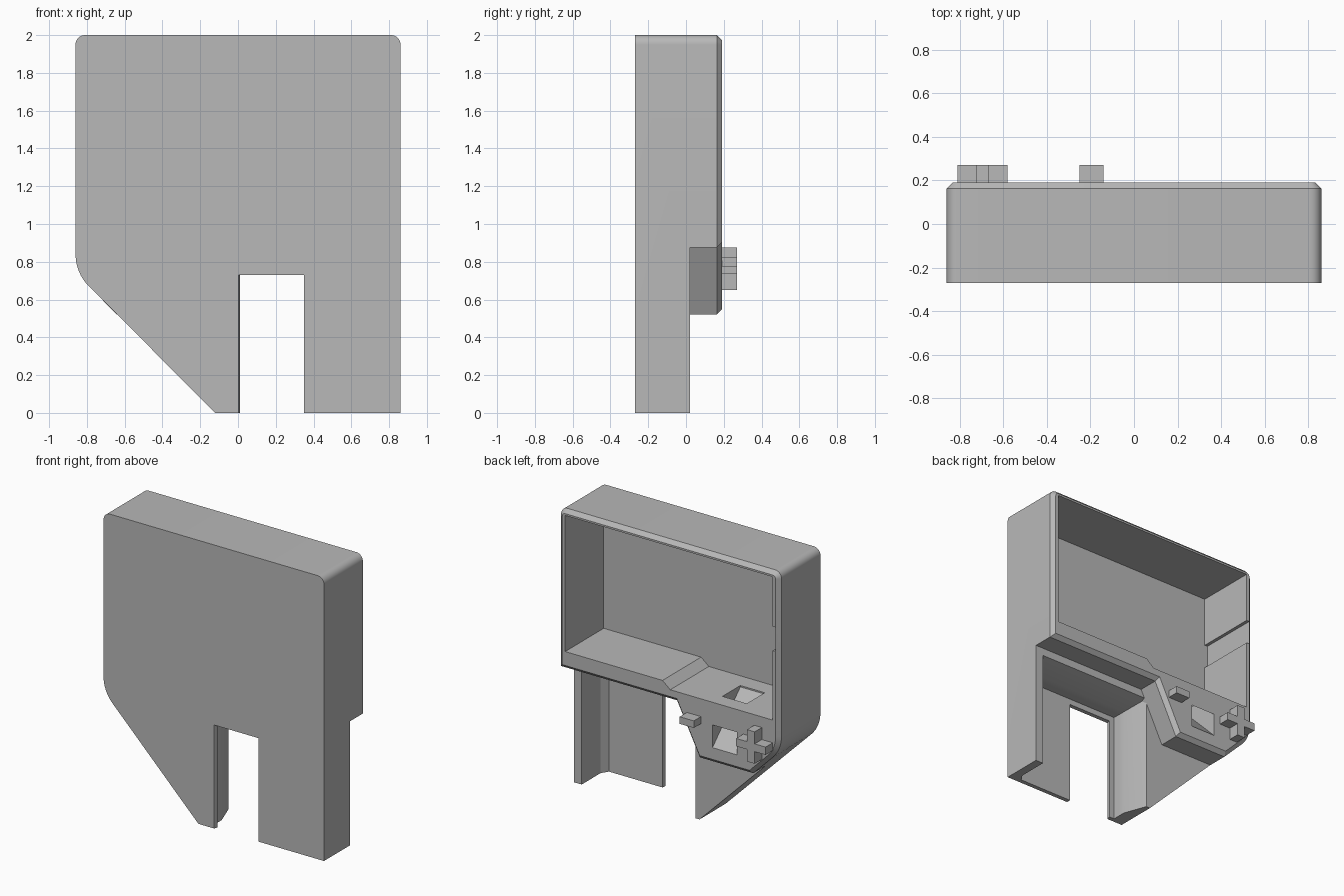
import bpy, bmesh, math
from mathutils import Vector

cube = bpy.data.objects.get("Cube")
if cube:
    bpy.data.objects.remove(cube, do_unlink=True)

grey = bpy.data.materials.new("plain grey")
grey.use_nodes = True
COLOR = (0.48, 0.48, 0.48, 1)
grey.diffuse_color = COLOR
grey.node_tree.nodes["Principled BSDF"].inputs["Base Color"].default_value = COLOR


def loft(name, sections):
    """Skin equal-length (x, z) outlines placed at successive y positions."""
    bm = bmesh.new()
    rings = [[bm.verts.new((x, y, z)) for x, z in pts] for y, pts in sections]
    for a, b in zip(rings, rings[1:]):
        for i in range(len(a)):
            j = (i + 1) % len(a)
            bm.faces.new((a[i], a[j], b[j], b[i]))
    bm.faces.new(rings[0])
    bm.faces.new(rings[-1])
    bmesh.ops.recalc_face_normals(bm, faces=bm.faces)
    mesh = bpy.data.meshes.new(name)
    bm.to_mesh(mesh)
    bm.free()
    mesh.materials.append(grey)
    obj = bpy.data.objects.new(name, mesh)
    bpy.context.collection.objects.link(obj)
    return obj


def rect(x0, x1, z0, z1):
    return [(x0, z0), (x1, z0), (x1, z1), (x0, z1)]


def block(name, x0, x1, y0, y1, z0, z1):
    return loft(name, [(y0, rect(x0, x1, z0, z1)), (y1, rect(x0, x1, z0, z1))])


def combine(target, tool, operation):
    """Apply a boolean and discard the tool."""
    mod = target.modifiers.new("boolean", 'BOOLEAN')
    mod.operation = operation
    mod.solver = 'EXACT'
    mod.object = tool
    bpy.context.view_layer.objects.active = target
    bpy.ops.object.modifier_apply(modifier=mod.name)
    bpy.data.objects.remove(tool, do_unlink=True)


def arc(cx, cz, r, start, end, steps=8):
    angles = [math.radians(start + (end - start) * i / steps) for i in range(steps + 1)]
    return [(cx + r * math.cos(a), cz + r * math.sin(a)) for a in angles]


def inset(pts, d):
    """Move a counter-clockwise outline inward by d with mitred corners."""
    out = []
    for i, p in enumerate(pts):
        a, b, c = Vector(pts[i - 1]), Vector(p), Vector(pts[(i + 1) % len(pts)])
        e, f = (b - a).normalized(), (c - b).normalized()
        n, m = Vector((-e.y, e.x)), Vector((-f.y, f.x))
        out.append(tuple(b + (n + m) * d / (1 + n.dot(m))))
    return out


# Shared rounded upper outline, counter-clockwise from the right top corner
W, FRONT, STEP, BACK = 0.86, -0.27, 0.02, 0.19
top = arc(W - 0.05, 1.95, 0.05, 0, 90) + arc(0.05 - W, 1.95, 0.05, 90, 180)
top += arc(0.24 - W, 0.84, 0.24, 180, 225)

# Front case with one leg and a slanted lower corner
case_outline = top + [(-0.12, 0), (W, 0)]
case = loft("case", [(FRONT, case_outline), (STEP, case_outline)])

# Flared pocket between the legs
pocket = loft("pocket_cutter", [
    (-0.24, rect(-0.03, 0.77, -0.1, 0.77)),
    (-0.19, rect(-0.03, 0.80, -0.1, 0.77)),
    (-0.14, rect(-0.03, 0.80, -0.1, 0.77)),
    (0.05, rect(-0.10, 0.80, -0.1, 0.83))])
combine(case, pocket, 'DIFFERENCE')

# Slot through the front plate
slot = loft("slot_cutter", [
    (-0.30, rect(-0.01, 0.35, -0.1, 0.73)),
    (-0.25, rect(0.01, 0.35, -0.1, 0.73)),
    (-0.20, rect(0.01, 0.35, -0.1, 0.73))])
combine(case, slot, 'DIFFERENCE')

# Deeper back housing with a bevelled rear edge
house = top + [(-0.64, 0.52), (-0.223, 0.52), (-0.045, 0.875), (W, 0.875)]
housing = loft("housing", [(-0.02, house), (BACK - 0.027, house), (BACK, inset(house, 0.027))])
combine(case, housing, 'UNION')

# Open compartment with a stepped floor
floor = [(-0.81, 0.95), (-0.01, 0.95), (0.05, 1.0), (0.81, 1.0), (0.81, 1.96), (-0.81, 1.96)]
combine(case, loft("compartment_cutter", [(-0.24, floor), (0.3, floor)]), 'DIFFERENCE')

# Shallow notch in the side wall
combine(case, block("notch_cutter", -0.833, -0.78, -0.24, 0.3, 1.44, 1.61), 'DIFFERENCE')

# Slanted chute from the compartment floor to the back panel
chute = loft("chute_cutter", [
    (0.0, rect(-0.53, -0.34, 0, 1)), (0.1, rect(-0.53, -0.34, 0, 1))])
chute_profile = [(-0.12, 0.94), (0.08, 0.94), (0.19, 0.79), (0.19, 0.63)]
bm = bmesh.new()
prof = [(-0.12, 0.97)] + [(0.08, 0.97)] + chute_profile[1:2] + [(0.19, 0.79), (0.22, 0.79),
       (0.22, 0.63), (0.19, 0.63), (-0.12, 0.94)]
face = bm.faces.new([bm.verts.new((-0.53, y, z)) for y, z in prof])
side = bmesh.ops.extrude_face_region(bm, geom=[face])
moved = [g for g in side["geom"] if isinstance(g, bmesh.types.BMVert)]
bmesh.ops.translate(bm, verts=moved, vec=(0.19, 0, 0))
bmesh.ops.recalc_face_normals(bm, faces=bm.faces)
bm.to_mesh(chute.data)
bm.free()
combine(case, chute, 'DIFFERENCE')

# Raised cross and small button on the back panel
plus = block("cross_button", -0.81, -0.58, 0.18, 0.27, 0.735, 0.79)
combine(plus, block("cross_upright", -0.725, -0.665, 0.18, 0.27, 0.65, 0.875), 'UNION')
block("small_button", -0.25, -0.14, 0.18, 0.27, 0.775, 0.825)

# Smooth the rounded corners, keep the edges sharp
bpy.ops.object.select_all(action='DESELECT')
case.select_set(True)
bpy.context.view_layer.objects.active = case
bpy.ops.object.shade_smooth_by_angle(angle=math.radians(25))
